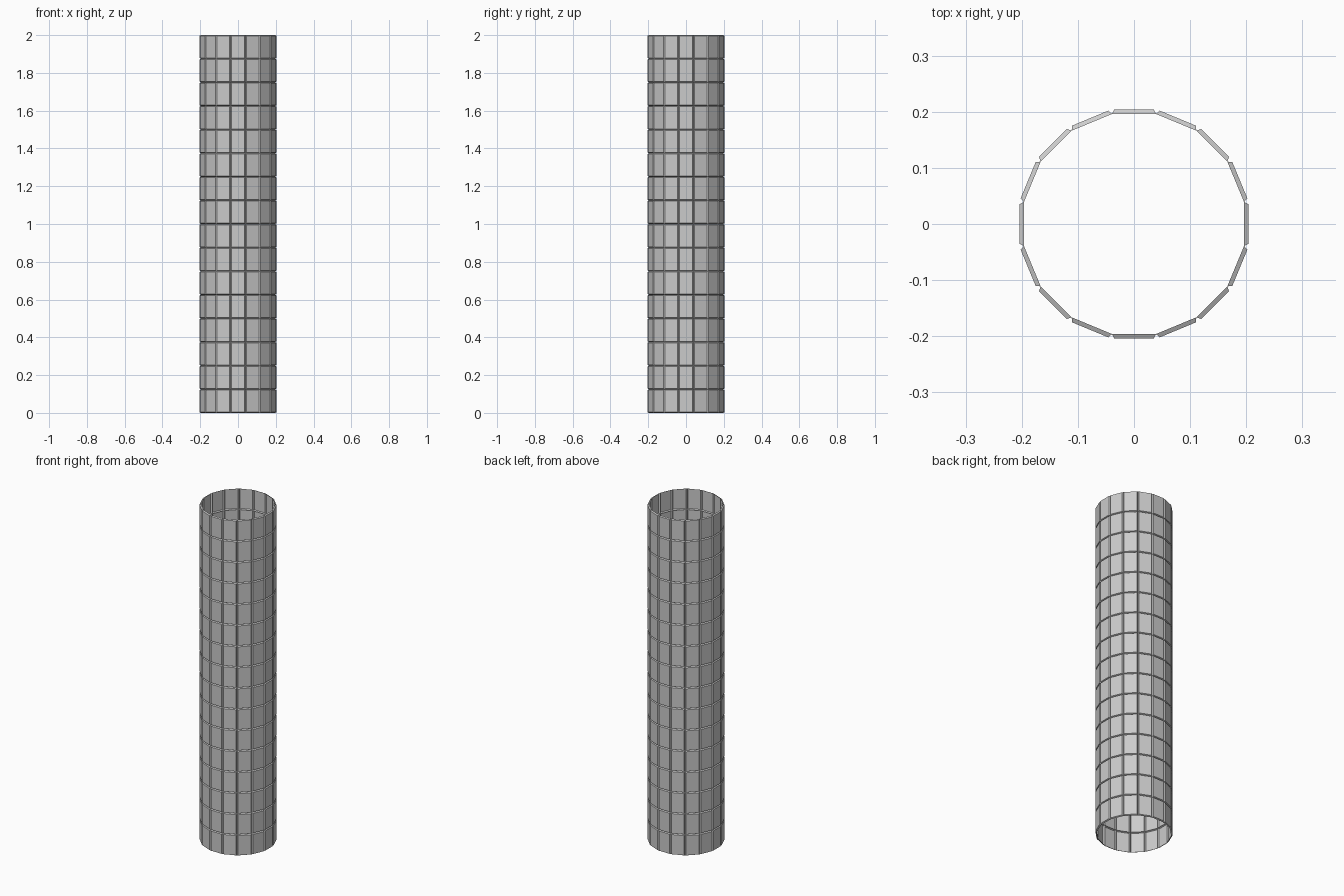
import bpy, bmesh, math

if "Cube" in bpy.data.objects:
    bpy.data.objects.remove(bpy.data.objects["Cube"])

SIDES, ROWS = 16, 16
RADIUS, HEIGHT = 0.2, 2.0

# open 16-sided tube divided into a grid of flat panels
bm = bmesh.new()
rings = []
for j in range(ROWS + 1):
    ring = []
    for i in range(SIDES):
        a = (i + 0.5) * 2 * math.pi / SIDES
        ring.append(bm.verts.new((RADIUS * math.cos(a), RADIUS * math.sin(a),
                                  HEIGHT * j / ROWS)))
    rings.append(ring)
for lo, hi in zip(rings, rings[1:]):
    for i in range(SIDES):
        k = (i + 1) % SIDES
        bm.faces.new((lo[i], lo[k], hi[k], hi[i]))
bm.normal_update()

# raise each panel with a narrow sloped border
bmesh.ops.inset_individual(bm, faces=bm.faces[:], thickness=0.004,
                           depth=0.008, use_even_offset=True)

mesh = bpy.data.meshes.new("panelled_tube")
bm.to_mesh(mesh)
bm.free()
tube = bpy.data.objects.new("panelled_tube", mesh)
bpy.context.collection.objects.link(tube)
